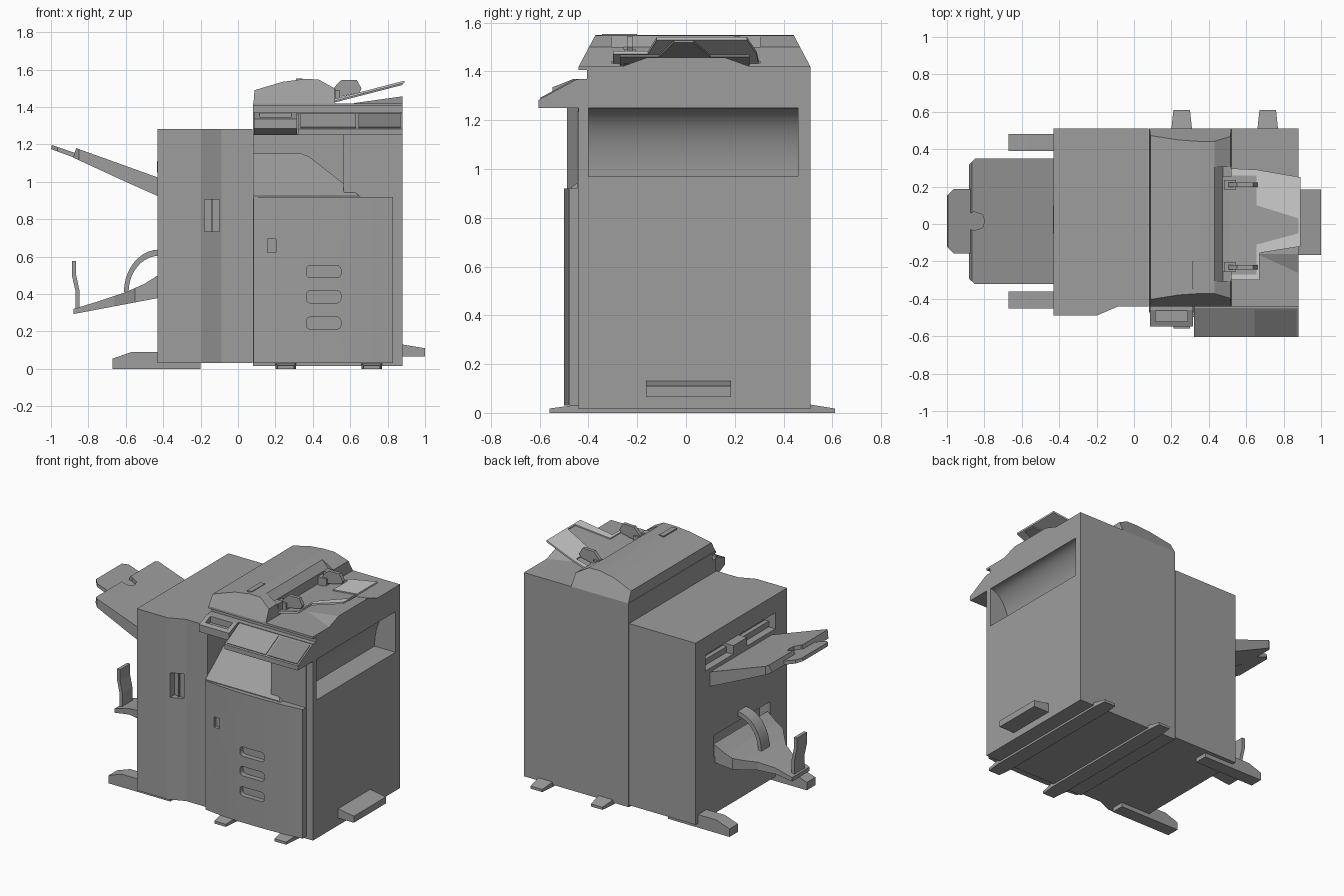
import bpy, bmesh, math


def material(name, v):
    m = bpy.data.materials.new(name)
    m.diffuse_color = (v, v, v, 1)
    return m


DARK = material("dark_grey", 0.34)
SCREEN = material("screen_grey", 0.24)
LIGHT = material("light_grey", 0.8)


def prism(name, axis, pts, a, b, mat=DARK):
    """Extrude a 2D outline along an axis: x -> (y,z), y -> (x,z), z -> (x,y)."""
    put = {'x': lambda p, t: (t, p[0], p[1]),
           'y': lambda p, t: (p[0], t, p[1]),
           'z': lambda p, t: (p[0], p[1], t)}[axis]
    return loft(name, [put(p, a) for p in pts], [put(p, b) for p in pts], mat)


def loft(name, ring_a, ring_b, mat=DARK):
    bm = bmesh.new()
    va = [bm.verts.new(p) for p in ring_a]
    vb = [bm.verts.new(p) for p in ring_b]
    n = len(va)
    bm.faces.new(va)
    bm.faces.new(vb[::-1])
    for i in range(n):
        j = (i + 1) % n
        bm.faces.new((va[j], va[i], vb[i], vb[j]))
    bmesh.ops.recalc_face_normals(bm, faces=bm.faces)
    me = bpy.data.meshes.new(name)
    bm.to_mesh(me)
    bm.free()
    me.materials.append(mat)
    ob = bpy.data.objects.new(name, me)
    bpy.context.collection.objects.link(ob)
    return ob


def box(name, x0, x1, y0, y1, z0, z1):
    return prism(name, 'z', [(x0, y0), (x1, y0), (x1, y1), (x0, y1)], z0, z1)


def carve(ob, cutter, op='DIFFERENCE'):
    cutter.hide_render = True
    m = ob.modifiers.new("cut", 'BOOLEAN')
    m.operation, m.object, m.solver = op, cutter, 'EXACT'
    bpy.context.view_layer.objects.active = ob
    bpy.ops.object.modifier_apply(modifier=m.name)
    bpy.data.objects.remove(cutter, do_unlink=True)


def smooth(ob):
    bpy.ops.object.select_all(action='DESELECT')
    ob.select_set(True)
    bpy.context.view_layer.objects.active = ob
    bpy.ops.object.shade_smooth_by_angle(angle=math.radians(30))


def arc(cx, cz, rx, rz, a0, a1, n):
    return [(cx + rx * math.cos(math.radians(a0 + (a1 - a0) * i / n)),
             cz + rz * math.sin(math.radians(a0 + (a1 - a0) * i / n))) for i in range(n + 1)]


# Main cabinet with curved side scoop, output bay and lid gap
body = box("main_body", 0.08, 0.88, -0.44, 0.51, 0.015, 1.42)
carve(body, prism("cutter", 'y', [(0.95, 0.97), (0.95, 1.25)]
                  + arc(0.88, 0.97, 0.16, 0.28, 90, 180, 14), -0.40, 0.46))
carve(body, box("cutter", 0.0, 0.565, -0.6, 0.1, 0.92, 1.25))
carve(body, box("cutter", 0.0, 1.0, -0.6, -0.405, 1.37, 1.405))
smooth(body)

# Output tray hump inside the bay
hump = prism("output_tray", 'y', [(0.08, 0.91), (0.08, 1.155), (0.33, 1.155), (0.38, 1.135),
                                  (0.655, 0.92), (0.655, 0.91)], -0.47, 0.1)
carve(hump, prism("cutter", 'x', [(-0.6, 1.3), (-0.6, 0.90), (-0.47, 0.925), (-0.37, 1.0),
                                  (-0.17, 1.16), (-0.17, 1.3)], 0, 0.8))
carve(hump, box("cutter", 0.565, 0.9, -0.435, 0.3, 0.8, 1.3))
box("bay_side_panel", 0.566, 0.83, -0.446, -0.43, 0.92, 1.235)

# Bowed front door with handle recesses
door = prism("front_door", 'z', [(0.083, -0.435), (0.083, -0.475), (0.2, -0.49), (0.35, -0.5),
                                 (0.55, -0.5), (0.7, -0.493), (0.83, -0.48), (0.83, -0.435)], 0.03, 0.92)
for z in (0.52, 0.385, 0.245):
    outline = []
    for cx, cz, a in ((0.53, z + 0.012, 0), (0.385, z + 0.012, 90),
                      (0.385, z - 0.012, 180), (0.53, z - 0.012, 270)):
        outline += arc(cx, cz, 0.02, 0.02, a, a + 90, 3)
    carve(door, prism("cutter", 'y', outline, -0.6, -0.465))
carve(door, box("cutter", 0.157, 0.203, -0.6, -0.465, 0.622, 0.693))
smooth(door)

# Stabiliser feet under the cabinet, tapered at both ends
for i, x in enumerate((0.255, 0.715)):
    foot = prism(f"cabinet_foot_{i}", 'x', [(-0.56, 0), (-0.56, 0.018), (-0.44, 0.034), (0.51, 0.034),
                                            (0.61, 0.018), (0.61, 0)], x - 0.1, x + 0.1)
    carve(foot, prism("cutter", 'z', [(x - 0.04, -0.6), (x + 0.04, -0.6), (x + 0.055, -0.45),
          (x + 0.055, 0.51), (x + 0.04, 0.65), (x - 0.04, 0.65), (x - 0.055, 0.51),
          (x - 0.055, -0.45)], -0.1, 0.1), 'INTERSECT')

# Low side handle
prism("side_handle", 'y', [(0.87, 0.065), (1.0, 0.065), (1.0, 0.11), (0.87, 0.132)], -0.165, 0.185)

# Control panel: sloped screen block and small key block
prism("control_panel", 'x', [(-0.43, 1.25), (-0.605, 1.25), (-0.605, 1.283), (-0.45, 1.367),
                             (-0.40, 1.367), (-0.40, 1.34), (-0.43, 1.32)], 0.322, 0.88)
for name, x0, x1, mat in (("key_plate", 0.335, 0.63, DARK), ("screen_plate", 0.645, 0.87, SCREEN)):
    prism(name, 'x', [(-0.595, 1.285), (-0.598, 1.292), (-0.458, 1.368), (-0.455, 1.36)], x0, x1, mat)
keys = prism("side_key_block", 'x', [(-0.43, 1.25), (-0.47, 1.25), (-0.548, 1.285), (-0.548, 1.335),
                                     (-0.46, 1.37), (-0.40, 1.37), (-0.43, 1.33)], 0.085, 0.315)
carve(keys, box("cutter", 0.115, 0.285, -0.52, -0.465, 1.325, 1.5))

# Document feeder with sloped ends; the middle is cut back for the paper intake
prof = [(0.083, 1.42), (0.088, 1.49), (0.24, 1.535), (0.35, 1.549), (0.43, 1.548),
        (0.515, 1.50), (0.52, 1.42)]
inset = lambda z: (z - 1.42) * 0.53
feeder = loft("document_feeder", [(x, -0.44 + inset(z), z) for x, z in prof],
              [(x, 0.51 - inset(z), z) for x, z in prof])
carve(feeder, prism("cutter", 'y', [(0.43, 1.6), (0.43, 1.548), (0.475, 1.50), (0.475, 1.435),
                                    (0.6, 1.435), (0.6, 1.6)], -0.305, 0.305))
box("feeder_latch", 0.31, 0.345, -0.345, -0.2, 1.53, 1.553)

# Feeder eject ramp on the lid
loft("eject_ramp", [(0.62, -0.17, 1.41), (0.62, 0.17, 1.41), (0.62, 0.16, 1.421), (0.62, -0.16, 1.421)],
     [(0.88, -0.29, 1.41), (0.88, 0.29, 1.41), (0.88, 0.16, 1.457), (0.88, -0.16, 1.457)])

# Feeder input tray: grey bed and light frame, both on the same slope
def sloped_plate(name, outline, lift, thick, mat):
    z = lambda x: 1.44 + (x - 0.5) * 0.258 + lift
    return loft(name, [(x, y, z(x)) for x, y in outline], [(x, y, z(x) - thick) for x, y in outline], mat)

inner = [(0.655, 0.26), (0.655, 0.10), (0.88, 0.03), (0.88, -0.05), (0.655, -0.11), (0.655, -0.27)]
sloped_plate("feeder_bed", [(0.46, 0.26)] + inner + [(0.46, -0.27)], -0.008, 0.012, DARK)
sloped_plate("feeder_frame", [(0.47, 0.30), (0.47, 0.26)] + inner
             + [(0.46, -0.27), (0.46, -0.30), (0.67, -0.30), (0.67, -0.155), (0.89, -0.12),
                (0.89, 0.25), (0.66, 0.29)], 0, 0.012, LIGHT)
for i, y in enumerate((-0.23, 0.21)):
    prism(f"paper_guide_{i}", 'y', [(0.48, 1.44), (0.51, 1.50), (0.55, 1.543), (0.635, 1.545),
                                    (0.66, 1.50), (0.65, 1.478)], y - 0.012, y + 0.012)
    box(f"guide_base_{i}", 0.48, 0.545, y - 0.025, y + 0.025, 1.43, 1.49)
for i, y in enumerate((-0.28, 0.28)):
    box(f"tray_hinge_{i}", 0.45, 0.52, y - 0.025, y + 0.025, 1.44, 1.50)

# Finisher cabinet with slots and front handle recess
fin = prism("finisher_body", 'z', [(-0.43, 0.51), (-0.43, -0.488), (-0.195, -0.488), (-0.088, -0.442),
                                   (0.077, -0.442), (0.077, 0.51)], 0.03, 1.283)
carve(fin, box("cutter", -0.6, -0.35, -0.36, 0.40, 1.05, 1.16))
carve(fin, box("cutter", -0.6, -0.35, -0.30, 0.31, 0.42, 0.57))
carve(fin, box("cutter", -0.18, -0.10, -0.6, -0.435, 0.735, 0.905))
box("finisher_grip", -0.143, -0.137, -0.45, -0.43, 0.735, 0.905)
box("finisher_roller_bar", -0.38, -0.34, -0.36, 0.40, 1.05, 1.09)
box("exit_block", -0.432, -0.35, -0.05, 0.10, 1.05, 1.11)

# Finisher feet
for i, y in enumerate((-0.452, 0.39)):
    prism(f"finisher_foot_{i}", 'y', [(-0.67, 0), (-0.67, 0.055), (-0.57, 0.09), (-0.42, 0.09),
                                      (-0.42, 0.035), (-0.2, 0.035), (-0.2, 0)], y, y + 0.092)

# Upper stacking tray with a finger notch, and its extension
upper = prism("upper_tray", 'y', [(-0.882, 1.13), (-0.865, 1.18), (-0.6, 1.085), (-0.42, 1.02),
                                  (-0.42, 0.92), (-0.6, 1.0)], -0.4, 0.4)
carve(upper, prism("cutter", 'z', [(-0.885, -0.29), (-0.85, -0.322), (-0.42, -0.322), (-0.42, 0.35),
      (-0.85, 0.35), (-0.885, 0.315), (-0.885, 0.055), (-0.855, 0.065), (-0.81, 0.05), (-0.798, 0.015),
      (-0.81, -0.02), (-0.855, -0.035), (-0.885, -0.025)], 0.8, 1.4), 'INTERSECT')
ext = prism("tray_extension", 'y', [(-1.0, 1.175), (-0.995, 1.197), (-0.7, 1.095), (-0.7, 1.065)], -0.4, 0.4)
carve(ext, prism("cutter", 'z', [(-1.0, -0.12), (-0.965, -0.157), (-0.7, -0.157), (-0.7, 0.187),
                                 (-0.965, 0.187), (-1.0, 0.15)], 0.8, 1.4), 'INTERSECT')

# Lower stacking tray, tapering outward, with end stop and paper hoop
lower = prism("lower_tray", 'y', [(-0.88, 0.293), (-0.88, 0.32), (-0.75, 0.36), (-0.6, 0.41),
                                  (-0.5, 0.455), (-0.42, 0.505), (-0.42, 0.38)], -0.4, 0.4)
carve(lower, prism("cutter", 'z', [(-0.88, -0.09), (-0.76, -0.10), (-0.66, -0.15), (-0.55, -0.27),
      (-0.42, -0.29), (-0.42, 0.30), (-0.55, 0.28), (-0.66, 0.16), (-0.76, 0.11), (-0.88, 0.10)],
      0.2, 0.7), 'INTERSECT')
prism("end_stop", 'y', [(-0.868, 0.31), (-0.87, 0.42), (-0.888, 0.5), (-0.888, 0.578), (-0.865, 0.578),
                        (-0.865, 0.5), (-0.848, 0.42), (-0.848, 0.31)], -0.05, 0.06)
hoop = prism("paper_hoop", 'y', arc(-0.42, 0.41, 0.19, 0.228, 180, 90, 10)
             + arc(-0.42, 0.41, 0.165, 0.195, 90, 180, 10), -0.04, 0.05)
smooth(hoop)
